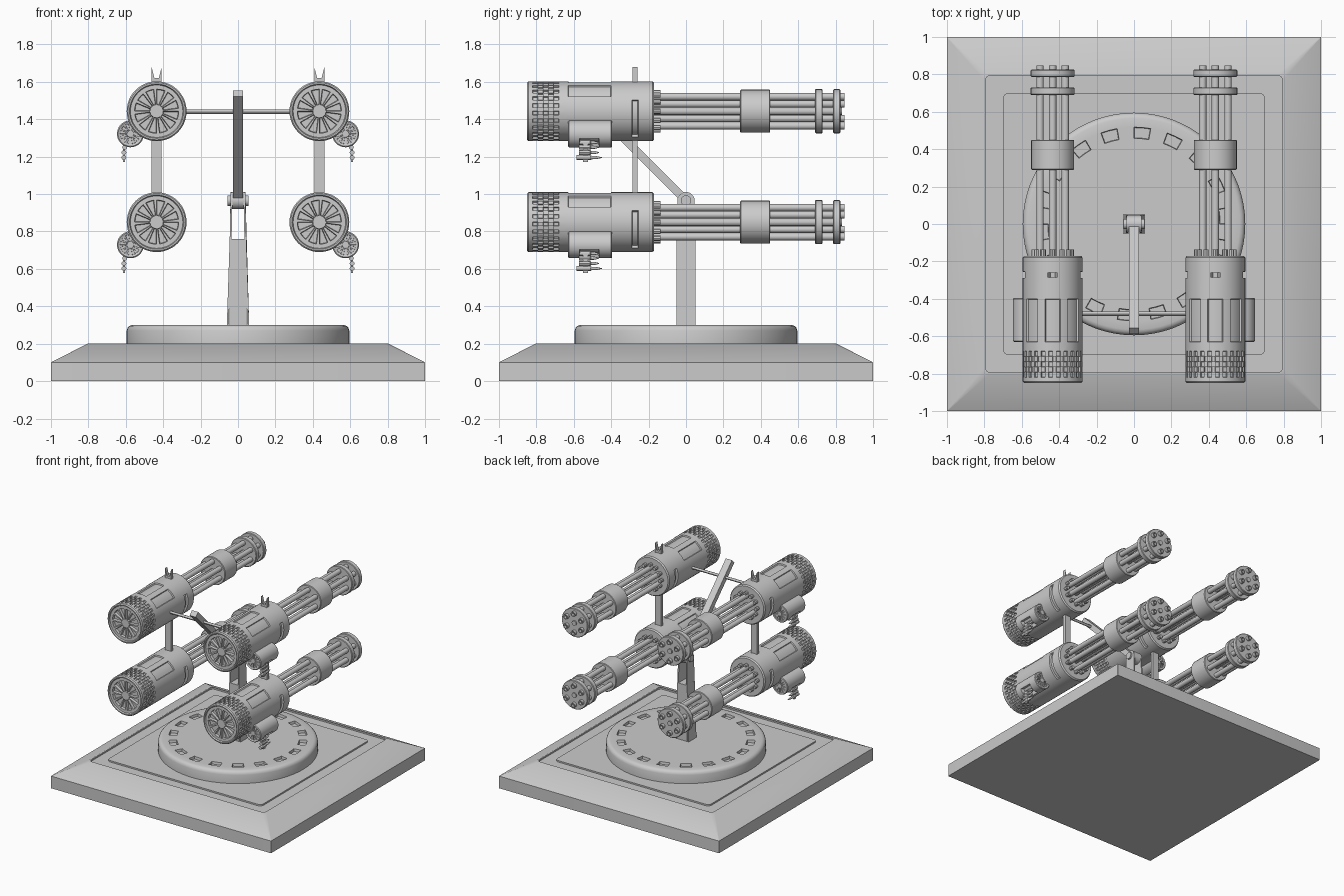
import bpy, bmesh, math
from mathutils import Vector, Matrix

if "Cube" in bpy.data.objects:
    bpy.data.objects.remove(bpy.data.objects["Cube"])

GX, GZ, DROP = 0.435, 1.443, -0.593   # gun axis and offset to the lower gun


def ring(r, h, n, c=(0, 0), axis='Y', phase=0.0):
    """Circle of n points around the Y or Z axis at height h."""
    pts = []
    for j in range(n):
        a = phase + 2 * math.pi * j / n
        u, v = c[0] + r * math.cos(a), c[1] + r * math.sin(a)
        pts.append(Vector((u, h, v) if axis == 'Y' else (u, v, h)))
    return pts


def rounded_square(half, r, z, k=6):
    pts = []
    for q in range(4):
        for i in range(k + 1):
            a = math.pi / 2 * (q + i / k)
            sx = 1 if q in (0, 3) else -1
            sy = 1 if q < 2 else -1
            pts.append(Vector((sx * (half - r) + r * math.cos(a),
                               sy * (half - r) + r * math.sin(a), z)))
    return pts


def loft(bm, rings):
    """Skin a list of equal rings, cap both ends, return faces[row][col]."""
    vs = [[bm.verts.new(p) for p in rg] for rg in rings]
    n = len(vs[0])
    rows = [[bm.faces.new((a[j], a[(j + 1) % n], b[(j + 1) % n], b[j])) for j in range(n)]
            for a, b in zip(vs, vs[1:])]
    bm.faces.new(vs[0])
    bm.faces.new(vs[-1])
    bmesh.ops.recalc_face_normals(bm, faces=bm.faces[:])
    return rows


def lathe(bm, profile, n, c=(0, 0), axis='Y'):
    return loft(bm, [ring(r, h, n, c, axis) for r, h in profile])


def sink(bm, faces, depth, thick=0.003):
    bmesh.ops.inset_region(bm, faces=faces, thickness=thick, depth=-depth, use_even_offset=True)


def prism(bm, pts, offset):
    """Extrude a flat outline by an offset vector."""
    loft(bm, [[Vector(p) for p in pts], [Vector(p) + Vector(offset) for p in pts]])


def box(bm, lo, hi):
    (x0, y0, z0), (x1, y1, z1) = lo, hi
    prism(bm, [(x0, y0, z0), (x1, y0, z0), (x1, y1, z0), (x0, y1, z0)], (0, 0, z1 - z0))


def finish(name, bm, pair=False, mirror=False):
    me = bpy.data.meshes.new(name)
    bm.to_mesh(me)
    bm.free()
    ob = bpy.data.objects.new(name, me)
    bpy.context.collection.objects.link(ob)
    bpy.ops.object.select_all(action='DESELECT')
    ob.select_set(True)
    bpy.context.view_layer.objects.active = ob
    bpy.ops.object.shade_smooth_by_angle(angle=math.radians(30))
    if pair:
        m = ob.modifiers.new('lower_copy', 'ARRAY')
        m.count = 2
        m.use_relative_offset = False
        m.use_constant_offset = True
        m.constant_offset_displace = (0, 0, DROP)
    if mirror:
        m = ob.modifiers.new('mirror', 'MIRROR')
        m.use_mirror_merge = False
    return ob


# Square base with sloped rim and a shallow channel around the top plate
bm = bmesh.new()
loft(bm, [rounded_square(*s) for s in (
    (1, .002, 0), (1, .002, .1), (.805, .03, .2), (.795, .03, .2), (.795, .03, .188),
    (.7, .03, .188), (.7, .03, .2))])
finish('base', bm)

# Turntable disc with 18 sunken slots
bm = bmesh.new()
rows = lathe(bm, [(.595, .195), (.595, .27), (.59, .285), (.58, .295), (.565, .3),
                  (.518, .3), (.458, .3), (.3, .3)], 72, axis='Z')
sink(bm, [f for j, f in enumerate(rows[5]) if j % 4 < 2], .02)
finish('turntable', bm)

# Central post
bm = bmesh.new()
box(bm, (-.045, -.05, .29), (.045, .05, .76))
finish('post', bm)

# Pair of cheek plates that flare at the foot and hold the pivot
bm = bmesh.new()
outline = [(-.05, .29), (.05, .29), (.05, .76)]
outline += [(.045 * math.cos(a), .965 + .045 * math.sin(a))
            for a in (math.pi * i / 10 for i in range(11))] + [(-.05, .76)]
prism(bm, [(.06 - .02 * min(1, (z - .29) / .6), y, z) for y, z in outline], (-.01, 0, 0))
finish('cheek_plate', bm, mirror=True)

# Pivot drum across the cheeks
bm = bmesh.new()
lathe(bm, [(.028, -.055), (.028, -.036), (.046, -.034), (.046, .034), (.028, .036), (.028, .055)], 24)
bmesh.ops.rotate(bm, verts=bm.verts[:], matrix=Matrix.Rotation(math.pi / 2, 3, 'Z'))
bmesh.ops.translate(bm, verts=bm.verts[:], vec=(0, 0, .965))
finish('pivot', bm)

# Diagonal arm and cross bar
bm = bmesh.new()
box(bm, (-.028, -.022, 0), (.028, .022, .81))
bmesh.ops.rotate(bm, verts=bm.verts[:], matrix=Matrix.Rotation(math.pi / 4, 3, 'X'))
bmesh.ops.translate(bm, verts=bm.verts[:], vec=(0, 0, .965))
finish('arm', bm)

bm = bmesh.new()
lathe(bm, [(.011, -.32), (.011, .32)], 12)
bmesh.ops.rotate(bm, verts=bm.verts[:], matrix=Matrix.Rotation(math.pi / 2, 3, 'Z'))
bmesh.ops.translate(bm, verts=bm.verts[:], vec=(0, -.48, 1.44))
finish('cross_bar', bm)

# Upright strap joining upper and lower gun, with forked sight on top
bm = bmesh.new()
prism(bm, [(GX + x, -.286, z) for x, z in (
    (-.027, .9), (.027, .9), (.027, 1.68), (.012, 1.62), (-.012, 1.62), (-.027, 1.68))], (0, .026, 0))
finish('strap_and_sight', bm, mirror=True)

# Gun housing: vented rear, knurled grip, sunken panels and side slots
bm = bmesh.new()
profile = [(.035, -.84), (.118, -.84), (.14, -.84), (.145, -.85), (.153, -.85), (.16, -.842)]
profile += [(.16, -.82 + .028 * i) for i in range(6)]
profile += [(.16, y) for y in (-.63, -.4, -.29, -.255, -.18)] + [(.152, -.17), (.1, -.17)]
rows = lathe(bm, profile, 48, (GX, GZ))
sink(bm, [f for j, f in enumerate(rows[0]) if j % 4 < 3], .02)
sink(bm, [rows[12][j] for s in (4, 10, 16) for j in range(s, s + 4)], .01)
sink(bm, [rows[14][j % 48] for s in (-8, 21) for j in range(s, s + 11)], .015)
knurl = [f for i in range(6, 11) for j, f in enumerate(rows[i]) if (i + j) % 2]
bmesh.ops.inset_individual(bm, faces=knurl, thickness=.002, depth=-.01)
finish('housing', bm, True, True)

# Ring of bolts on the housing front
bm = bmesh.new()
for k in range(12):
    a = math.tau * k / 12
    lathe(bm, [(.014, -.18), (.014, -.137)], 8,
          (GX + .1 * math.cos(a), GZ + .1 * math.sin(a)))
finish('front_bolts', bm, True, True)

# Six hollow barrels around an axle
bm = bmesh.new()
for k in range(6):
    a = math.pi / 2 + math.tau * k / 6
    lathe(bm, [(.02, -.18), (.02, .848), (.012, .848), (.012, .8)], 14,
          (GX + .078 * math.cos(a), GZ + .078 * math.sin(a)))
lathe(bm, [(.02, -.18), (.02, .835)], 12, (GX, GZ))
finish('barrels', bm, True, True)

# Barrel clamps
bm = bmesh.new()
for y0, y1, r in ((.29, .45, .115), (.69, .73, .118), (.787, .825, .118)):
    lathe(bm, [(r - .004, y0), (r, y0 + .004), (r, y1 - .004), (r - .004, y1)], 32, (GX, GZ))
finish('barrel_clamps', bm, True, True)

# Ammunition drum with vented ends and an outlet underneath
bm = bmesh.new()
rows = lathe(bm, [(.018, -.625), (.055, -.625), (.066, -.63), (.072, -.625), (.072, -.57),
                  (.072, -.465), (.072, -.4), (.068, -.395), (.055, -.395), (.018, -.395)],
             36, (.575, 1.322))
for i in (0, 8):
    sink(bm, [f for j, f in enumerate(rows[i]) if j % 3 < 2], .008, .001)
sink(bm, rows[4][26:34], .03, .004)
finish('ammo_drum', bm, True, True)

# Hanging row of cartridges
bm = bmesh.new()
for x, z, s in ((.6, 1.275, .8), (.606, 1.25, .8), (.61, 1.222, .8), (.61, 1.195, 1)):
    lathe(bm, [(.013, -.52 - .065 * s), (.013, -.52 + .01 * s), (.009, -.52 + .016 * s),
               (.008, -.52 + .04 * s), (.002, -.52 + .07 * s)], 12, (x, z))
box(bm, (.604, -.55, 1.172), (.616, -.525, 1.275))
finish('cartridges', bm, True, True)
